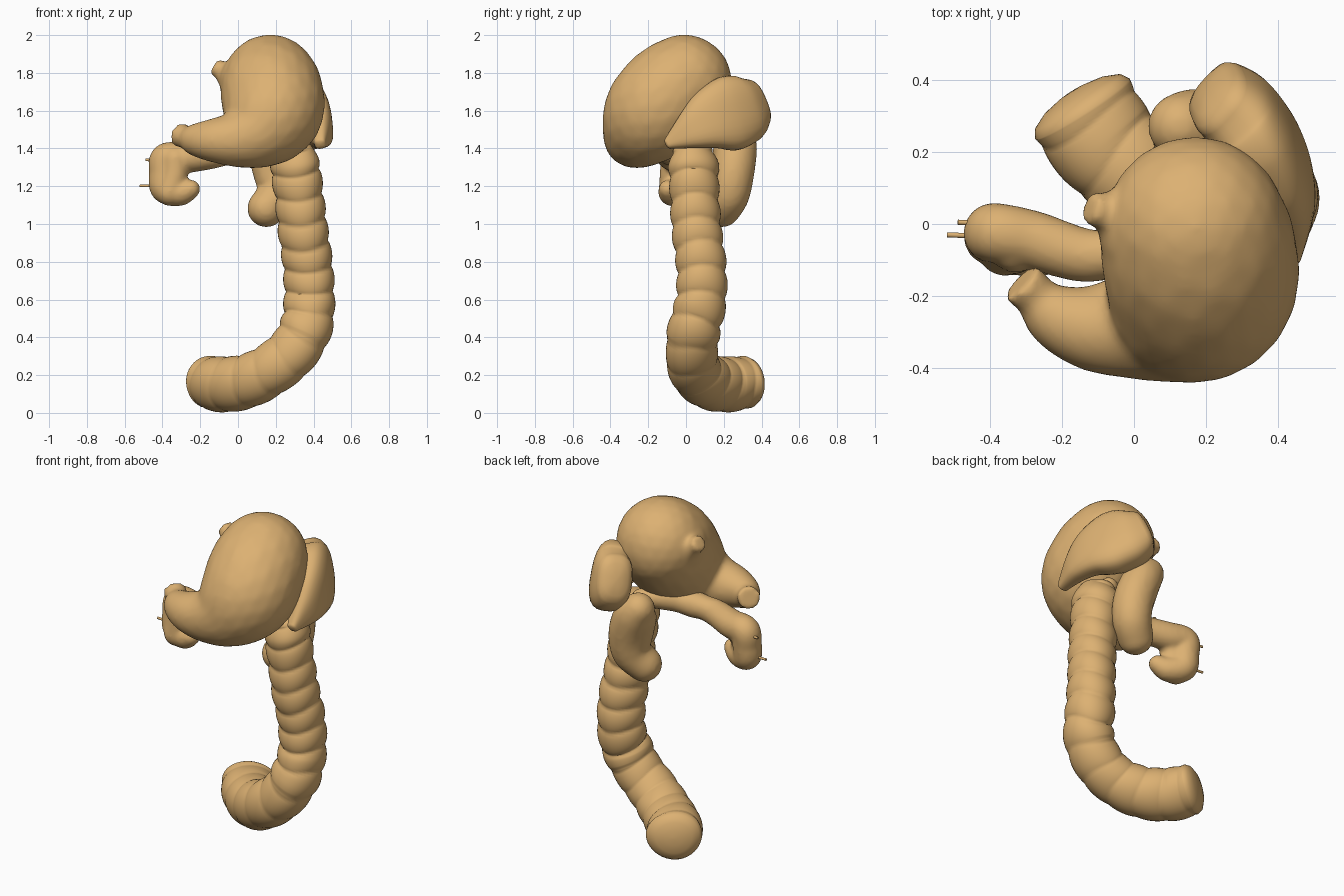
import bpy, bmesh, math
from mathutils import Vector, Matrix

cube = bpy.data.objects.get("Cube")
if cube:
    bpy.data.objects.remove(cube, do_unlink=True)

tan = bpy.data.materials.new("warm tan")
tan.use_nodes = True
COLOUR = (0.72, 0.44, 0.17, 1)
tan.diffuse_color = COLOUR
tan.node_tree.nodes["Principled BSDF"].inputs["Base Color"].default_value = COLOUR


def spline(keys, steps):
    """Smoothly interpolate rows of (x, y, z, radius...) values."""
    rows = []
    for i in range(len(keys) - 1):
        a, b, c, d = (keys[max(0, min(len(keys) - 1, i + k))] for k in (-1, 0, 1, 2))
        for s in range(steps):
            t = s / steps
            rows.append([0.5 * (2 * q + (r - p) * t + (2 * p - 5 * q + 4 * r - u) * t ** 2
                                + (3 * q - p - 3 * r + u) * t ** 3)
                         for p, q, r, u in zip(a, b, c, d)])
    rows.append(list(keys[-1]))
    return rows


def finish(name, bm, angle=60):
    bmesh.ops.recalc_face_normals(bm, faces=bm.faces)
    mesh = bpy.data.meshes.new(name)
    bm.to_mesh(mesh)
    bm.free()
    mesh.materials.append(tan)
    obj = bpy.data.objects.new(name, mesh)
    bpy.context.collection.objects.link(obj)
    bpy.ops.object.select_all(action='DESELECT')
    obj.select_set(True)
    bpy.context.view_layer.objects.active = obj
    bpy.ops.object.shade_smooth_by_angle(angle=math.radians(angle))
    return obj


def rod(bm, start, end, r1, r2):
    a, b = Vector(start), Vector(end)
    turn = (b - a).to_track_quat('Z', 'Y').to_matrix().to_4x4()
    bmesh.ops.create_cone(bm, cap_ends=True, segments=24, radius1=r1, radius2=r2,
                          depth=(b - a).length,
                          matrix=Matrix.Translation((a + b) / 2) @ turn)


def organ(name, paths, rods=(), steps=10, voxel=0.014, smooth=8):
    """Fuse overlapping balls along paths into one soft solid."""
    bm = bmesh.new()
    for keys in paths:
        for x, y, z, r in spline(keys, steps):
            bmesh.ops.create_icosphere(bm, subdivisions=3, radius=r,
                                       matrix=Matrix.Translation((x, y, z)))
    for item in rods:
        rod(bm, *item)
    obj = finish(name, bm)
    remesh = obj.modifiers.new("fuse", 'REMESH')
    remesh.mode = 'VOXEL'
    remesh.voxel_size = voxel
    remesh.use_smooth_shade = True
    soft = obj.modifiers.new("soften", 'SMOOTH')
    soft.factor = 0.5
    soft.iterations = smooth


def sweep(name, keys, ref, shape, steps=10, sides=32, dome=0.3):
    """Loft rings of (half width, half height) along a path, with domed ends."""
    rows = spline(keys, steps)
    pts = [Vector(r[:3]) for r in rows]
    rings, length = [], 0
    last = len(rows) - 1
    for i, row in enumerate(rows):
        tangent = (pts[min(i + 1, last)] - pts[max(i - 1, 0)]).normalized()
        side = tangent.cross(Vector(ref)).normalized()
        up = side.cross(tangent)
        if i:
            length += (pts[i] - pts[i - 1]).length
        ring = (pts[i], side, up, row[3], row[4], length)
        caps = []
        if i in (0, last):
            sign = -1 if i == 0 else 1
            for a in (25, 50, 72, 87):
                c, s = math.cos(math.radians(a)), math.sin(math.radians(a))
                caps.append((pts[i] + tangent * sign * s * dome * row[3], side, up,
                             row[3] * c, row[4] * c, length))
        rings += caps[::-1] + [ring] if i == 0 else [ring] + caps
    bm = bmesh.new()
    loops = []
    for p, side, up, w, h, dist in rings:
        loop = []
        for k in range(sides):
            a = math.tau * k / sides
            f = shape(a, dist)
            loop.append(bm.verts.new(p + side * math.cos(a) * w * f + up * math.sin(a) * h * f))
        loops.append(loop)
    for lo, hi in zip(loops, loops[1:]):
        for k in range(sides):
            n = (k + 1) % sides
            bm.faces.new((lo[k], lo[n], hi[n], hi[k]))
    bm.faces.new(loops[0])
    bm.faces.new(loops[-1])
    finish(name, bm)


# Stomach: body, flared inlet and outlet
organ("stomach", [
    [(0.17, -0.01, 1.75, 0.254), (0.18, -0.08, 1.69, 0.274), (0.185, -0.17, 1.595, 0.264),
     (0.12, -0.24, 1.5, 0.202), (0.01, -0.28, 1.452, 0.153), (-0.11, -0.29, 1.443, 0.12),
     (-0.21, -0.26, 1.445, 0.09), (-0.26, -0.215, 1.452, 0.062)],
    [(0.08, -0.02, 1.75, 0.18), (0.0, 0.01, 1.77, 0.105), (-0.06, 0.03, 1.795, 0.062)]],
    rods=[((-0.02, 0.02, 1.775), (-0.125, 0.045, 1.835), 0.06, 0.046),
          ((-0.24, -0.23, 1.445), (-0.315, -0.16, 1.475), 0.056, 0.066)])


# Colon: pouched tube with three lengthwise bands
def pouches(a, dist):
    bulge = abs(math.sin(math.pi * (dist + 0.015 * math.sin(2 * a)) / 0.128)) ** 0.6
    fade = 1 if dist < 1.0 else 0.45
    return 0.93 + 0.13 * bulge * fade + 0.06 * (1 - fade) + 0.018 * math.cos(3 * a + 0.6)


R = 0.128
sweep("descending_colon", [
    (0.295, 0.035, 1.39, 0.11, 0.1), (0.305, 0.04, 1.3, 0.132, 0.124),
    (0.325, 0.045, 1.16, 0.126, 0.124), (0.345, 0.055, 0.98, R, 0.127),
    (0.372, 0.08, 0.78, R, R), (0.38, 0.08, 0.6, 0.132, R),
    (0.365, 0.045, 0.46, 0.134, 0.134), (0.295, 0.03, 0.33, 0.138, 0.134),
    (0.175, 0.045, 0.23, 0.136, 0.138), (0.045, 0.115, 0.168, 0.142, 0.145),
    (-0.075, 0.215, 0.153, 0.146, 0.15), (-0.145, 0.32, 0.165, 0.138, 0.154)],
    ref=(1, 1, 0), shape=pouches, steps=16, sides=40, dome=0.4)


# Spleen: thick curved wedge with softly squared sections, leaning inward
def squared(a, dist):
    c, s = abs(math.cos(a)), abs(math.sin(a))
    return (c ** 2.8 + s ** 2.8) ** (-1 / 2.8)


sweep("spleen", [
    (0.435, -0.095, 1.425, 0.03, 0.03), (0.435, 0.03, 1.497, 0.065, 0.108),
    (0.41, 0.13, 1.55, 0.085, 0.165), (0.36, 0.225, 1.583, 0.1, 0.198),
    (0.295, 0.3, 1.605, 0.112, 0.182), (0.235, 0.35, 1.635, 0.1, 0.14)],
    ref=(-0.16, -0.1, 1), shape=squared, dome=0.45)

# Kidney: tall broad bean, its notch facing the midline
organ("kidney", [
    [(0.13, 0.272, 1.455, 0.092), (0.17, 0.267, 1.4, 0.11), (0.21, 0.25, 1.28, 0.114),
     (0.207, 0.228, 1.16, 0.11), (0.15, 0.19, 1.083, 0.101)],
    [(0.15, 0.24, 1.38, 0.1), (0.175, 0.23, 1.25, 0.09)]], smooth=5)

# Pancreas: hooked head, lumpy body and tapering tail
organ("pancreas", [
    [(-0.25, -0.095, 1.185, 0.05), (-0.31, -0.075, 1.165, 0.07), (-0.385, -0.04, 1.19, 0.08),
     (-0.39, -0.03, 1.27, 0.082), (-0.38, -0.025, 1.345, 0.084), (-0.28, -0.045, 1.35, 0.082),
     (-0.15, -0.085, 1.365, 0.076), (-0.07, -0.085, 1.378, 0.07), (0, -0.075, 1.385, 0.075),
     (0.07, -0.04, 1.4, 0.066), (0.14, 0, 1.415, 0.068), (0.25, 0.08, 1.42, 0.05)],
    [(-0.36, -0.07, 1.17, 0.075), (-0.335, -0.07, 1.26, 0.07), (-0.33, -0.06, 1.34, 0.075)]],
    voxel=0.012, smooth=4)

# Ducts leaving the pancreas head
for label, start, end in (("upper_duct", (-0.4, 0.0, 1.335), (-0.49, 0.005, 1.34)),
                          ("lower_duct", (-0.4, -0.035, 1.2), (-0.52, -0.03, 1.203))):
    bm = bmesh.new()
    rod(bm, start, end, 0.007, 0.007)
    finish(label, bm, 40)
